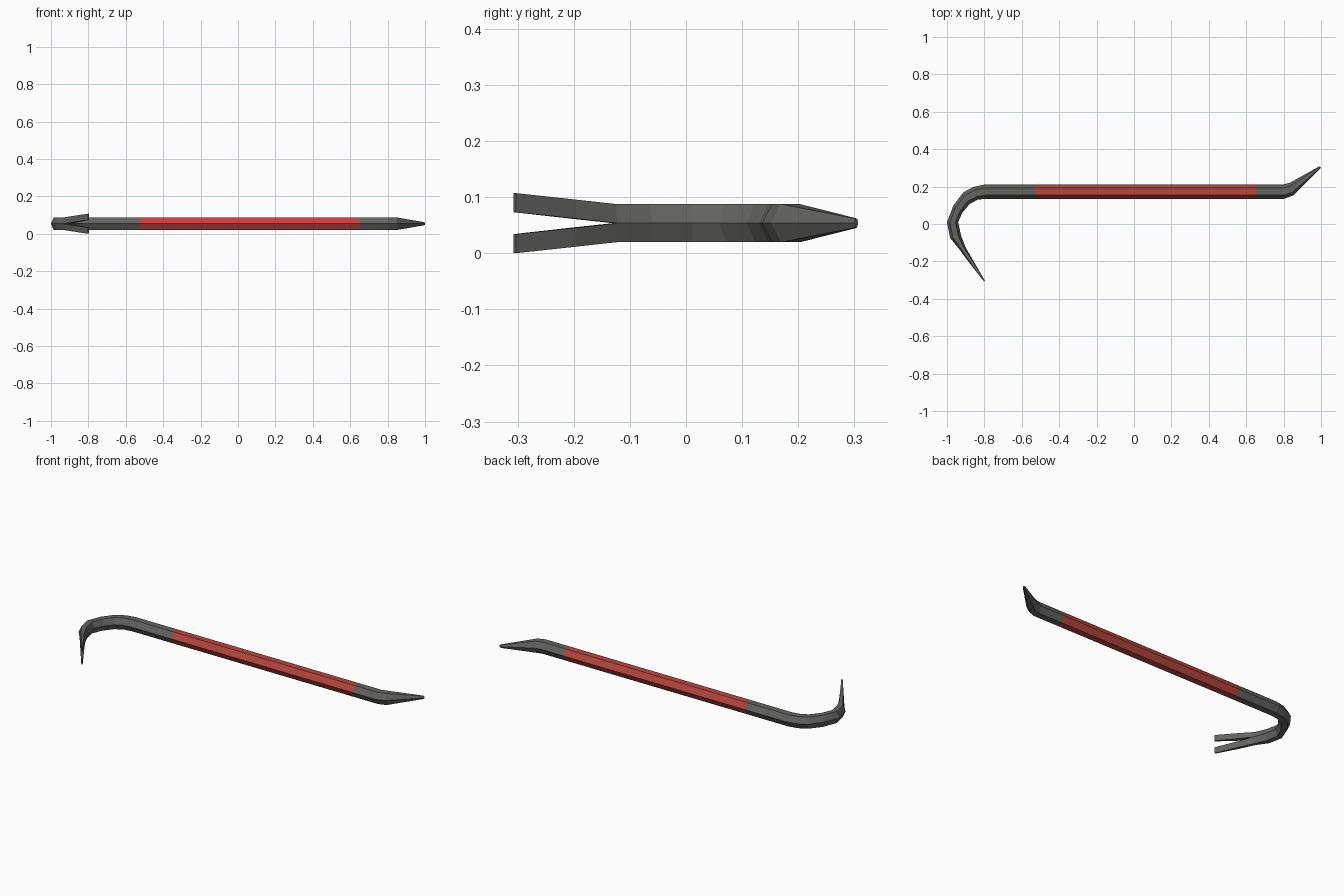
import bpy, bmesh

if "Cube" in bpy.data.objects:
    bpy.data.objects.remove(bpy.data.objects["Cube"])

ZC = 0.0535          # mid height of the bar
H = 0.034            # half height of the hexagonal bar


def material(name, rgb):
    m = bpy.data.materials.new(name)
    m.diffuse_color = (*rgb, 1)
    m.use_nodes = True
    m.node_tree.nodes["Principled BSDF"].inputs["Base Color"].default_value = m.diffuse_color
    return m


steel = material("dark steel", (0.125, 0.127, 0.115))
red = material("red paint", (0.48, 0.062, 0.05))


def loft(name, rings, mat, cap_start=False, cap_end=False):
    """Skin a list of equal-length closed rings."""
    bm = bmesh.new()
    vs = [[bm.verts.new(p) for p in r] for r in rings]
    n = len(rings[0])
    for a, b in zip(vs, vs[1:]):
        for i in range(n):
            j = (i + 1) % n
            bm.faces.new((a[i], a[j], b[j], b[i]))
    if cap_start:
        bm.faces.new(vs[0])
    if cap_end:
        bm.faces.new(vs[-1])
    bmesh.ops.recalc_face_normals(bm, faces=bm.faces)
    # open tubes: make sure the faces point away from the ring centre
    f = bm.faces[0]
    c = sum((v.co for v in vs[0] + vs[1]), vs[0][0].co * 0) / (2 * n)
    f.normal_update()
    if f.normal.dot(f.calc_center_median() - c) < 0:
        bmesh.ops.reverse_faces(bm, faces=bm.faces)
    me = bpy.data.meshes.new(name)
    bm.to_mesh(me)
    bm.free()
    me.materials.append(mat)
    ob = bpy.data.objects.new(name, me)
    bpy.context.collection.objects.link(ob)
    return ob


def hexagon(ox, oy, ix, iy, h=H):
    """Hexagon section from its outer ridge point to its inner ridge point."""
    def at(t, z):
        return (ox + (ix - ox) * t, oy + (iy - oy) * t, ZC + z)
    return [at(0, 0), at(.25, h), at(.75, h), at(1, 0), at(.75, -h), at(.25, -h)]


def half_section(ox, oy, ix, iy, t, z_in, z_out, side):
    """Four-sided claw section; t pulls the far corners toward the middle."""
    def at(k, z):
        return (ox + (ix - ox) * k, oy + (iy - oy) * k, ZC + side * z)
    return [at(0, z_in), at(t, z_out), at(1 - t, z_out), at(1, z_in)]


# red painted grip
g0 = hexagon(-0.53, 0.211, -0.53, 0.135)
g1 = hexagon(0.65, 0.211, 0.65, 0.135)
loft("grip", [g0, g1], red)

# hooked neck, curling round to the claw root
root = (-0.938, -0.13, -0.902, -0.122)
hook = [
    (-0.80, 0.211, -0.79, 0.135),
    (-0.858, 0.198, -0.835, 0.13),
    (-0.912, 0.17, -0.878, 0.108),
    (-0.965, 0.10, -0.918, 0.06),
    (-1.0, 0.01, -0.94, 0.01),
    (-0.983, -0.075, -0.925, -0.06),
    root,
]
loft("hook", [g0] + [hexagon(*p) for p in hook], steel)

# two splayed claws
for label, side in (("upper_claw", 1), ("lower_claw", -1)):
    loft(label, [
        half_section(*root, .25, 0, H, side),
        half_section(-0.882, -0.205, -0.860, -0.195, .15, 0.008, 0.042, side),
        half_section(-0.803, -0.307, -0.797, -0.303, .0, 0.0195, 0.0535, side),
    ], steel, cap_end=True)

# bent end drawn out to a narrow pry tip
loft("pry_tip", [
    g1,
    hexagon(0.797, 0.211, 0.803, 0.135),
    hexagon(0.832, 0.220, 0.850, 0.152),
    hexagon(0.985, 0.305, 0.994, 0.294, 0.009),
    hexagon(0.994, 0.307, 1.0, 0.300, 0.007),
], steel, cap_end=True)
